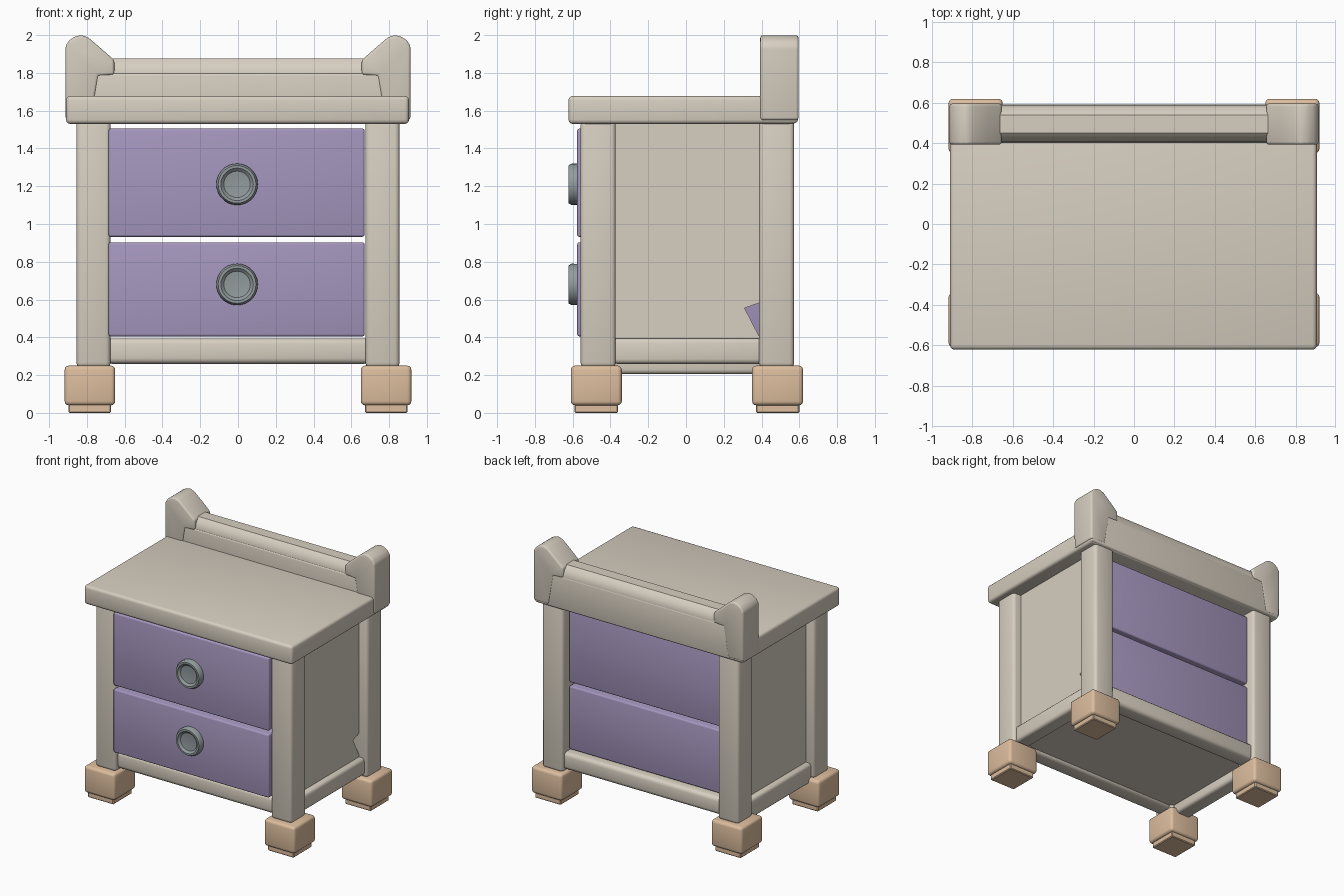
import bpy, bmesh, math
from mathutils import Matrix

if "Cube" in bpy.data.objects:
    bpy.data.objects.remove(bpy.data.objects["Cube"])


def material(name, rgb):
    m = bpy.data.materials.new(name)
    m.diffuse_color = (*rgb, 1)
    m.use_nodes = True
    m.node_tree.nodes["Principled BSDF"].inputs["Base Color"].default_value = m.diffuse_color
    return m


CREAM = material("cream", (0.68, 0.62, 0.53))
PURPLE = material("purple", (0.38, 0.31, 0.52))
WOOD = material("wood", (0.72, 0.51, 0.34))
METAL = material("metal", (0.29, 0.33, 0.34))


def finish(name, bm, mat, bevel=0.0, segments=3):
    if bevel:
        edges = [e for e in bm.edges if e.calc_face_angle(0) > math.radians(20)]
        bmesh.ops.bevel(bm, geom=edges, offset=bevel, segments=segments,
                        profile=0.5, affect='EDGES', clamp_overlap=True)
    bmesh.ops.recalc_face_normals(bm, faces=bm.faces[:])
    me = bpy.data.meshes.new(name)
    bm.to_mesh(me)
    bm.free()
    me.materials.append(mat)
    ob = bpy.data.objects.new(name, me)
    bpy.context.collection.objects.link(ob)
    bpy.ops.object.select_all(action='DESELECT')
    ob.select_set(True)
    bpy.context.view_layer.objects.active = ob
    bpy.ops.object.shade_smooth_by_angle(angle=math.radians(35))
    return ob


def box(name, x, y, z, mat, bevel=0.02, segments=3):
    bm = bmesh.new()
    bmesh.ops.create_cube(bm, size=1)
    for v in bm.verts:
        v.co = [r[0] if c < 0 else r[1] for c, r in zip(v.co, (x, y, z))]
    return finish(name, bm, mat, bevel, segments)


def prism(name, start, offset, mat, bevel=0.0):
    """Extrude a closed 3D outline by an offset."""
    bm = bmesh.new()
    f = bm.faces.new([bm.verts.new(p) for p in start])
    r = bmesh.ops.extrude_face_region(bm, geom=[f])
    bmesh.ops.translate(bm, vec=offset,
                        verts=[v for v in r["geom"] if isinstance(v, bmesh.types.BMVert)])
    return finish(name, bm, mat, bevel)


def span(s, a, b):
    return tuple(sorted((s * a, s * b)))


# Four corner posts with stepped wooden feet
for sx, side in ((-1, "left"), (1, "right")):
    for sy, end in ((-1, "front"), (1, "back")):
        cy = -0.465 if sy < 0 else 0.48
        fy = -0.475 if sy < 0 else 0.485
        tag = f"{end}_{side}"
        box(f"{tag}_post", span(sx, 0.675, 0.855), (cy - 0.093, cy + 0.093),
            (0.24, 1.55), CREAM, 0.025)
        box(f"{tag}_foot", span(sx, 0.65, 0.918), (fy - 0.135, fy + 0.135),
            (0.04, 0.25), WOOD, 0.022)
        box(f"{tag}_foot_pad", span(sx, 0.672, 0.897), (fy - 0.115, fy + 0.115),
            (0, 0.06), WOOD, 0.006, 1)

# Bottom rails; the left side rail hangs a little lower
box("front_rail", (-0.7, 0.7), (-0.53, -0.39), (0.26, 0.395), CREAM, 0.03)
box("back_rail", (-0.7, 0.7), (0.41, 0.55), (0.26, 0.395), CREAM, 0.03)
box("right_rail", (0.70, 0.83), (-0.39, 0.41), (0.26, 0.395), CREAM, 0.025)
box("left_rail", (-0.83, -0.70), (-0.39, 0.41), (0.205, 0.36), CREAM, 0.025)
box("bottom_board", (-0.76, 0.76), (-0.47, 0.48), (0.28, 0.31), CREAM, 0)

# Side panels; the right one has a chipped lower back corner
box("left_panel", (-0.785, -0.765), (-0.42, 0.44), (0.28, 1.55), CREAM, 0)
prism("right_panel",
      [(0.765, y, z) for y, z in ((-0.42, 0.3), (0.35, 0.3), (0.39, 0.4), (0.31, 0.555),
                                  (0.44, 0.6), (0.44, 1.55), (-0.42, 1.55))],
      (0.02, 0, 0), CREAM)

# Drawers running the whole depth
for name, z in (("lower_drawer", (0.405, 0.903)), ("upper_drawer", (0.932, 1.505))):
    box(name, (-0.685, 0.67), (-0.576, 0.5), z, PURPLE, 0.012)

# Round knobs with a shallow dished face, lathed about y
KNOB = [(0, 0.05), (0.095, 0.05), (0.108, 0.035), (0.11, -0.02), (0.1, -0.037),
        (0.086, -0.037), (0.07, -0.022), (0.035, -0.018), (0, -0.018)]
for name, z in (("lower_knob", 0.68), ("upper_knob", 1.21)):
    bm = bmesh.new()
    vs = [bm.verts.new((r, y, 0)) for r, y in KNOB]
    es = [bm.edges.new(p) for p in zip(vs, vs[1:])]
    bmesh.ops.spin(bm, geom=vs + es, cent=(0, 0, 0), axis=(0, 1, 0),
                   angle=math.tau, steps=28)
    bmesh.ops.remove_doubles(bm, verts=bm.verts[:], dist=1e-4)
    bmesh.ops.transform(bm, matrix=Matrix.Translation((-0.005, -0.585, z)), verts=bm.verts[:])
    finish(name, bm, METAL)

# Table top
box("table_top", (-0.91, 0.905), (-0.622, 0.585), (1.53, 1.678), CREAM, 0.022)

# Back rail with rounded upper edge
box("backboard", (-0.905, 0.905), (0.4, 0.592), (1.535, 1.8), CREAM, 0.015)
prism("backboard_cap",
      [(-0.7, y, z) for y, z in ((0.405, 1.77), (0.405, 1.805), (0.42, 1.85), (0.45, 1.876),
                                 (0.54, 1.876), (0.575, 1.85), (0.59, 1.805), (0.59, 1.77))],
      (1.4, 0, 0), CREAM)

# Sloped ears at both ends of the backboard
EAR = [(0.912, 1.55), (0.914, 1.94), (0.895, 1.972), (0.86, 1.994), (0.825, 2.0),
       (0.79, 1.985), (0.72, 1.925), (0.655, 1.868), (0.655, 1.79), (0.74, 1.785), (0.78, 1.55)]
for s, side in ((-1, "left"), (1, "right")):
    prism(f"{side}_ear", [(s * x, 0.393, z) for x, z in EAR], (0, 0.203, 0), CREAM, 0.014)
